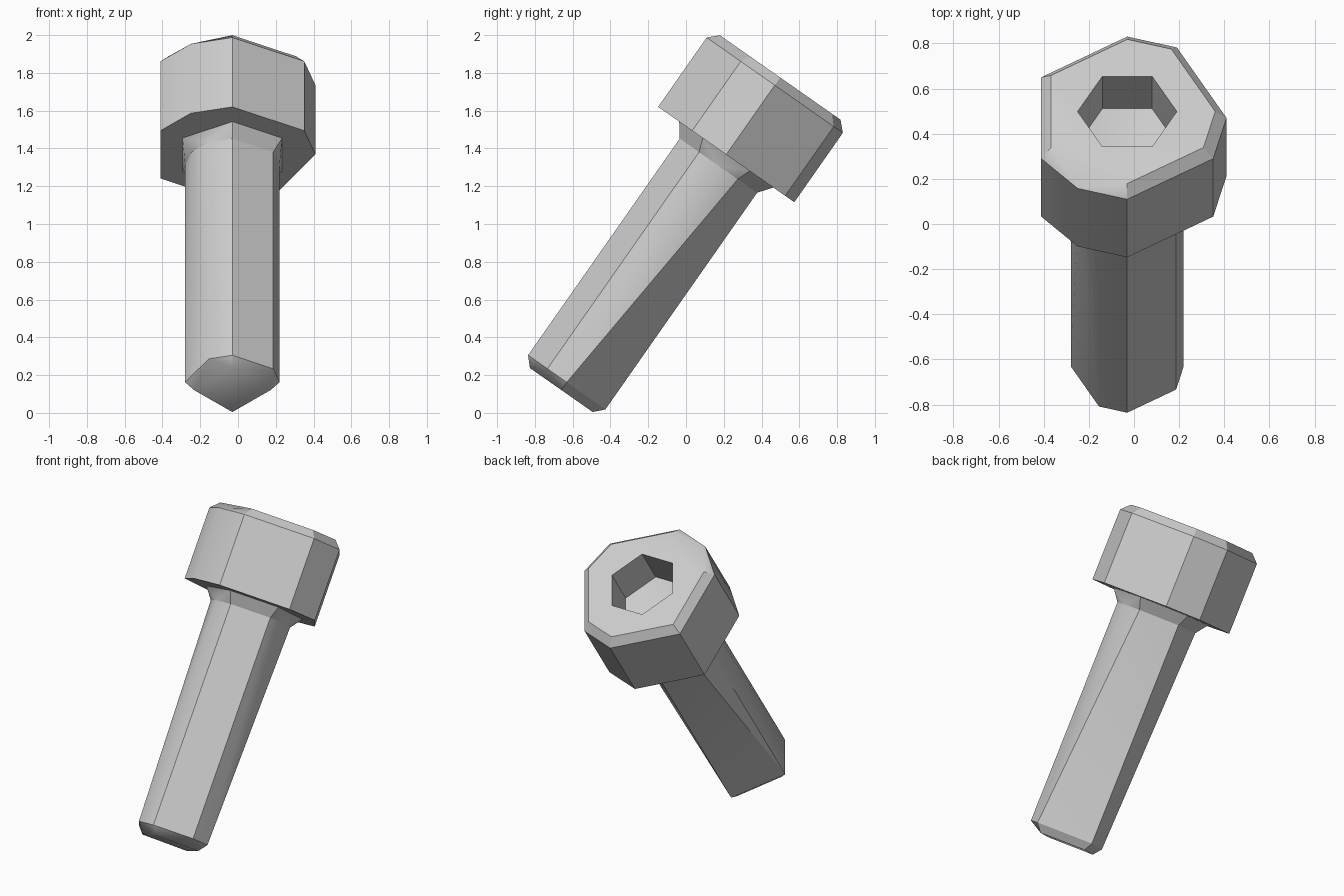
import bpy
import bmesh
from math import radians, sin, cos
from mathutils import Matrix, Vector

cube = bpy.data.objects.get("Cube")
if cube:
    bpy.data.objects.remove(cube, do_unlink=True)

# Heights along the bolt's own axis
TIP, TIP_CHAMFER, NECK, HEAD, HEAD_CHAMFER, TOP = 0, 0.05, 1.45, 1.522, 1.97, 2.02
SOCKET_FLOOR = TOP - 0.25

steel = bpy.data.materials.new("grey_steel")
steel.use_nodes = True
grey = (0.6, 0.6, 0.6, 1)
steel.diffuse_color = grey
steel.node_tree.nodes["Principled BSDF"].inputs["Base Color"].default_value = grey

bm = bmesh.new()


def ring(radius, height, angles):
    return [bm.verts.new((radius * cos(radians(a)), radius * sin(radians(a)), height))
            for a in angles]


def flat_at(item, height):
    return all(abs(v.co.z - height) < 1e-4 for v in item.verts)


def hull(verts, open_ends):
    """Wrap the rings in a convex skin, then remove the caps at the open ends."""
    made = bmesh.ops.convex_hull(bm, input=verts)["geom"]
    faces = [f for f in made if isinstance(f, bmesh.types.BMFace)]
    caps = [f for f in faces if any(flat_at(f, h) for h in open_ends)]
    bmesh.ops.delete(bm, geom=caps, context='FACES')


def fill_between(height, up):
    """Fill the flat area between two open loops at one height."""
    edges = [e for e in bm.edges if e.is_boundary and flat_at(e, height)]
    bmesh.ops.triangle_fill(bm, edges=edges, use_beauty=True,
                            use_dissolve=False, normal=Vector((0, 0, up)))


hexagon = range(30, 390, 60)
head_sides = (0, 60, 90, 150, 210, 240, 270, 330)

# Shaft with chamfered tip
hull(ring(0.203, TIP, (0, 90, 180, 270))
     + ring(0.25, TIP_CHAMFER, (0, 90, 180, 240, 270, 330))
     + ring(0.25, NECK, (0, 30, 90, 150, 180, 210, 240, 270, 330)), [NECK])

# Neck flaring out to the underside of the head
hull(ring(0.25, NECK, (0, 30, 90, 150, 180, 210, 240, 270, 330))
     + ring(0.304, HEAD, hexagon), [NECK, HEAD])

# Head with chamfered top edge
hull(ring(0.44, HEAD, head_sides) + ring(0.44, HEAD_CHAMFER, head_sides)
     + ring(0.39, TOP, (0, 60, 90, 150, 210, 270, 330)), [HEAD, TOP])

# Hexagonal socket with a shallow conical floor
rim = ring(0.22, TOP, range(0, 360, 60))
floor = ring(0.22, SOCKET_FLOOR, range(0, 360, 60))
centre = bm.verts.new((0, 0, SOCKET_FLOOR - 0.06))
for i in range(6):
    j = (i + 1) % 6
    bm.faces.new((rim[i], rim[j], floor[j], floor[i]))
    bm.faces.new((floor[i], floor[j], centre))

# Join the parts
fill_between(TOP, 1)
fill_between(HEAD, -1)
bmesh.ops.remove_doubles(bm, verts=bm.verts[:], dist=1e-4)
bmesh.ops.recalc_face_normals(bm, faces=bm.faces[:])

# Lean the bolt backwards on its tip
bm.transform(Matrix.Translation((-0.03, -0.66, 0.121)) @ Matrix.Rotation(radians(-35), 4, 'X'))

mesh = bpy.data.meshes.new("socket_bolt")
bm.to_mesh(mesh)
bm.free()
mesh.materials.append(steel)
bolt = bpy.data.objects.new("socket_bolt", mesh)
bpy.context.collection.objects.link(bolt)

bpy.ops.object.select_all(action='DESELECT')
bolt.select_set(True)
bpy.context.view_layer.objects.active = bolt
bpy.ops.object.shade_smooth_by_angle(angle=radians(30))
